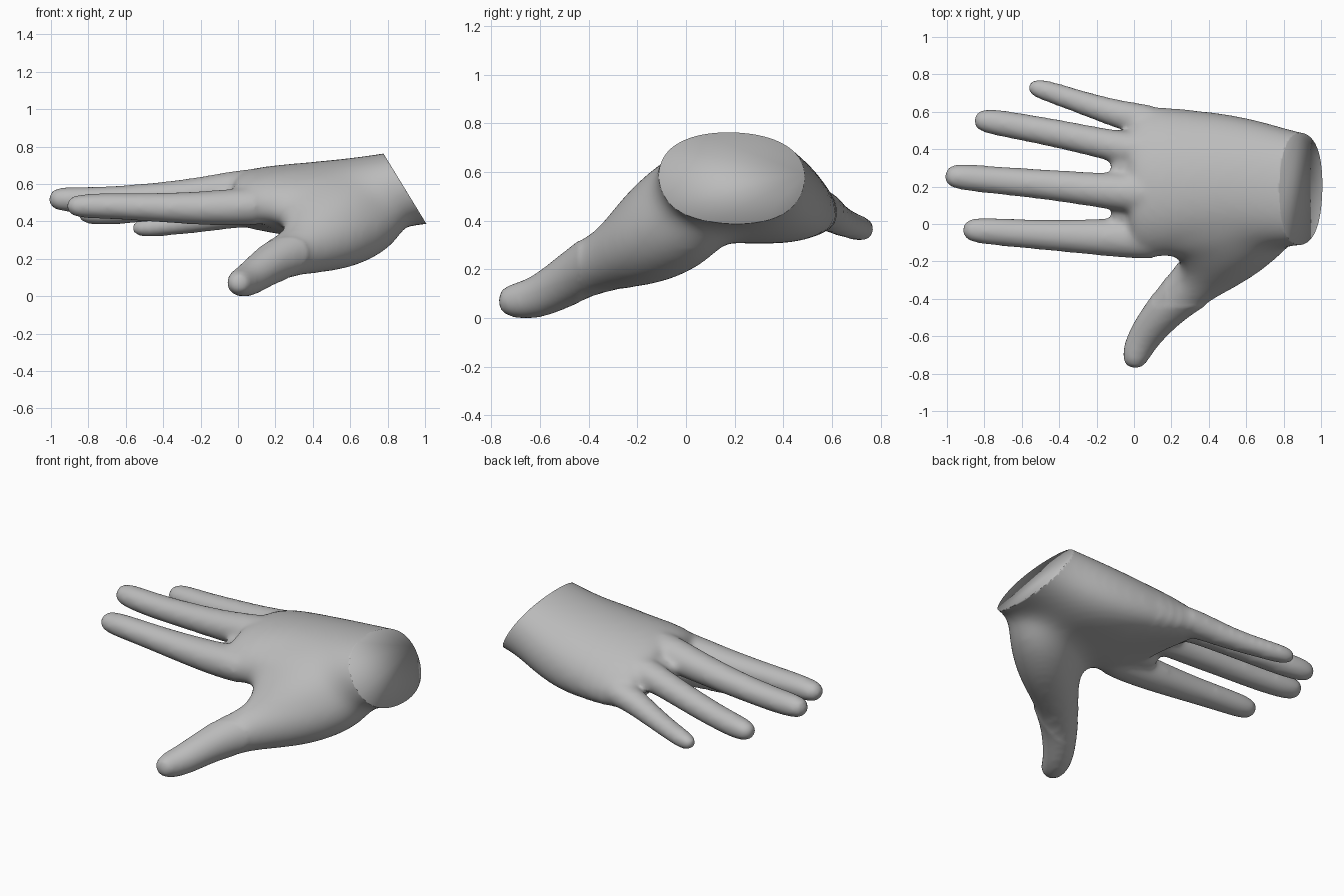
import bpy, bmesh, math
from mathutils import Vector

cube = bpy.data.objects.get("Cube")
if cube:
    bpy.data.objects.remove(cube, do_unlink=True)

SIDES = 16
GROW = 0.006          # makes up for the shrinkage of the smoothing
ANGLES = [2 * math.pi * i / SIDES for i in range(SIDES)]
bm = bmesh.new()


def loft(rings):
    """Closed skin through a list of rings."""
    loops = [[bm.verts.new(p) for p in ring] for ring in rings]
    for a, b in zip(loops, loops[1:]):
        for i in range(SIDES):
            j = (i + 1) % SIDES
            bm.faces.new((a[i], a[j], b[j], b[i]))
    bm.faces.new(loops[0])
    bm.faces.new(loops[-1])


def tube(path, flat=1.0):
    """Round limb along (x, y, z, radius) points; flat scales its height."""
    pts = [Vector(p[:3]) for p in path]
    rings = []
    for k, p in enumerate(pts):
        t = (pts[min(k + 1, len(pts) - 1)] - pts[max(k - 1, 0)]).normalized()
        side = t.cross(Vector((0, 0, 1))).normalized()
        up = side.cross(t)
        r = path[k][3] + GROW
        rings.append([p + side * r * math.cos(a) + up * r * flat * math.sin(a)
                      for a in ANGLES])
    loft(rings)


def palm_ring(x, yc, zc, ry, rz, arch, tilt):
    """Rounded-box section whose edges droop to form the arched back."""
    ring = []
    for a in ANGLES:
        c, s = math.cos(a), math.sin(a)
        u = math.copysign(abs(c) ** 0.85, c)
        v = math.copysign(abs(s) ** 0.85, s)
        ring.append(Vector((x, yc + (ry + GROW) * u,
                            zc + (rz + GROW) * v - arch * u * u - tilt * u)))
    return ring


# Palm and wrist
loft([palm_ring(*s) for s in (
    (-0.04, 0.22, 0.545, 0.33, 0.09, 0.07, 0.03),
    (0.01, 0.22, 0.55, 0.385, 0.125, 0.08, 0.03),
    (0.12, 0.215, 0.55, 0.41, 0.16, 0.09, 0.03),
    (0.40, 0.22, 0.525, 0.385, 0.21, 0.06, 0.02),
    (0.65, 0.21, 0.54, 0.35, 0.217, 0.03, 0.015),
    (0.85, 0.18, 0.585, 0.315, 0.205, 0.01, 0.015),
    (1.00, 0.17, 0.605, 0.29, 0.205, 0, 0.015),
    (1.30, 0.165, 0.63, 0.285, 0.205, 0, 0.015))])

# Index finger
tube([(-0.92, -0.04, 0.495, 0.038), (-0.86, -0.042, 0.495, 0.066),
      (-0.70, -0.055, 0.495, 0.07), (-0.45, -0.07, 0.487, 0.078),
      (-0.18, -0.08, 0.482, 0.095), (0.02, -0.09, 0.49, 0.105),
      (0.20, -0.08, 0.50, 0.11)], 0.93)
# Middle finger
tube([(-1.015, 0.25, 0.537, 0.042), (-0.95, 0.245, 0.53, 0.068),
      (-0.75, 0.225, 0.525, 0.07), (-0.45, 0.20, 0.54, 0.077),
      (-0.18, 0.17, 0.562, 0.09), (0.02, 0.155, 0.59, 0.105),
      (0.20, 0.15, 0.59, 0.11)], 0.95)
# Ring finger
tube([(-0.86, 0.55, 0.455, 0.038), (-0.79, 0.543, 0.457, 0.066),
      (-0.62, 0.513, 0.465, 0.068), (-0.38, 0.468, 0.495, 0.073),
      (-0.13, 0.412, 0.53, 0.078), (0.04, 0.38, 0.55, 0.095),
      (0.20, 0.36, 0.55, 0.11)], 0.95)
# Little finger
tube([(-0.57, 0.73, 0.375, 0.032), (-0.50, 0.713, 0.378, 0.053),
      (-0.36, 0.667, 0.392, 0.055), (-0.17, 0.603, 0.42, 0.065),
      (-0.02, 0.56, 0.455, 0.078), (0.18, 0.52, 0.47, 0.09)], 0.93)
# Webs beside the middle finger
for y, z in ((0.04, 0.505), (0.3, 0.535)):
    tube([(-0.13, y, z, 0.045), (-0.05, y, z, 0.065), (0.12, y, z, 0.1)])
# Thumb with the mound at its base
tube([(-0.01, -0.785, 0.088, 0.037), (0.0, -0.725, 0.08, 0.071),
      (0.05, -0.61, 0.092, 0.086), (0.18, -0.45, 0.2, 0.105),
      (0.36, -0.285, 0.27, 0.147), (0.52, -0.16, 0.325, 0.188),
      (0.70, 0.0, 0.405, 0.195), (0.85, 0.1, 0.52, 0.14)])
# Sloping web between thumb and palm
tube([(0.24, -0.33, 0.29, 0.08), (0.40, -0.23, 0.36, 0.135),
      (0.57, -0.10, 0.43, 0.18), (0.82, 0.08, 0.53, 0.15)])
tube([(0.23, -0.22, 0.40, 0.075), (0.42, -0.15, 0.44, 0.145),
      (0.60, -0.04, 0.49, 0.175), (0.84, 0.10, 0.55, 0.15)])
tube([(0.10, -0.10, 0.48, 0.10), (0.40, -0.06, 0.52, 0.14),
      (0.65, 0.03, 0.55, 0.165), (0.86, 0.11, 0.57, 0.15)])

bmesh.ops.recalc_face_normals(bm, faces=bm.faces)
mesh = bpy.data.meshes.new("hand")
bm.to_mesh(mesh)
bm.free()
hand = bpy.data.objects.new("hand", mesh)
bpy.context.collection.objects.link(hand)

# Fuse the parts into one smooth skin
sub = hand.modifiers.new("round", 'SUBSURF')
sub.levels = sub.render_levels = 2
fuse = hand.modifiers.new("fuse", 'REMESH')
fuse.mode = 'VOXEL'
fuse.voxel_size = 0.016
soft = hand.modifiers.new("soften", 'SMOOTH')
soft.factor = 0.5
soft.iterations = 14
bpy.context.view_layer.update()
graph = bpy.context.evaluated_depsgraph_get()
skin = bpy.data.meshes.new_from_object(hand.evaluated_get(graph))
hand.modifiers.clear()
hand.data = skin

# Blend the palm and thumb mound further, more strongly toward the wrist
bm = bmesh.new()
bm.from_mesh(skin)
for start in (0.1, 0.17, 0.24, 0.31):
    body = [v for v in bm.verts if v.co.x > start and v.co.y > -0.45]
    for _ in range(16):
        bmesh.ops.smooth_vert(bm, verts=body, factor=0.5, use_axis_x=True,
                              use_axis_y=True, use_axis_z=True)

# Slanted wrist cut, capped
cut = bmesh.ops.bisect_plane(
    bm, geom=bm.verts[:] + bm.edges[:] + bm.faces[:], dist=1e-5,
    plane_co=(0.78, 0, 0.77), plane_no=(0.36, 0, 0.22), clear_outer=True)
rim = [e for e in cut["geom_cut"] if isinstance(e, bmesh.types.BMEdge)]
bmesh.ops.holes_fill(bm, edges=rim, sides=0)

# Centre the hand and stand it on the ground
low = Vector([min(v.co[i] for v in bm.verts) for i in range(3)])
high = Vector([max(v.co[i] for v in bm.verts) for i in range(3)])
middle = (low + high) / 2
bmesh.ops.translate(bm, verts=bm.verts, vec=(-middle.x, -middle.y, -low.z))
for f in bm.faces:
    f.smooth = True
bm.to_mesh(skin)
bm.free()

# Plain grey skin
grey = bpy.data.materials.new("plain_grey")
grey.use_nodes = True
grey.diffuse_color = (0.5, 0.5, 0.5, 1)
grey.node_tree.nodes["Principled BSDF"].inputs["Base Color"].default_value = (0.5, 0.5, 0.5, 1)
skin.materials.clear()
skin.materials.append(grey)
